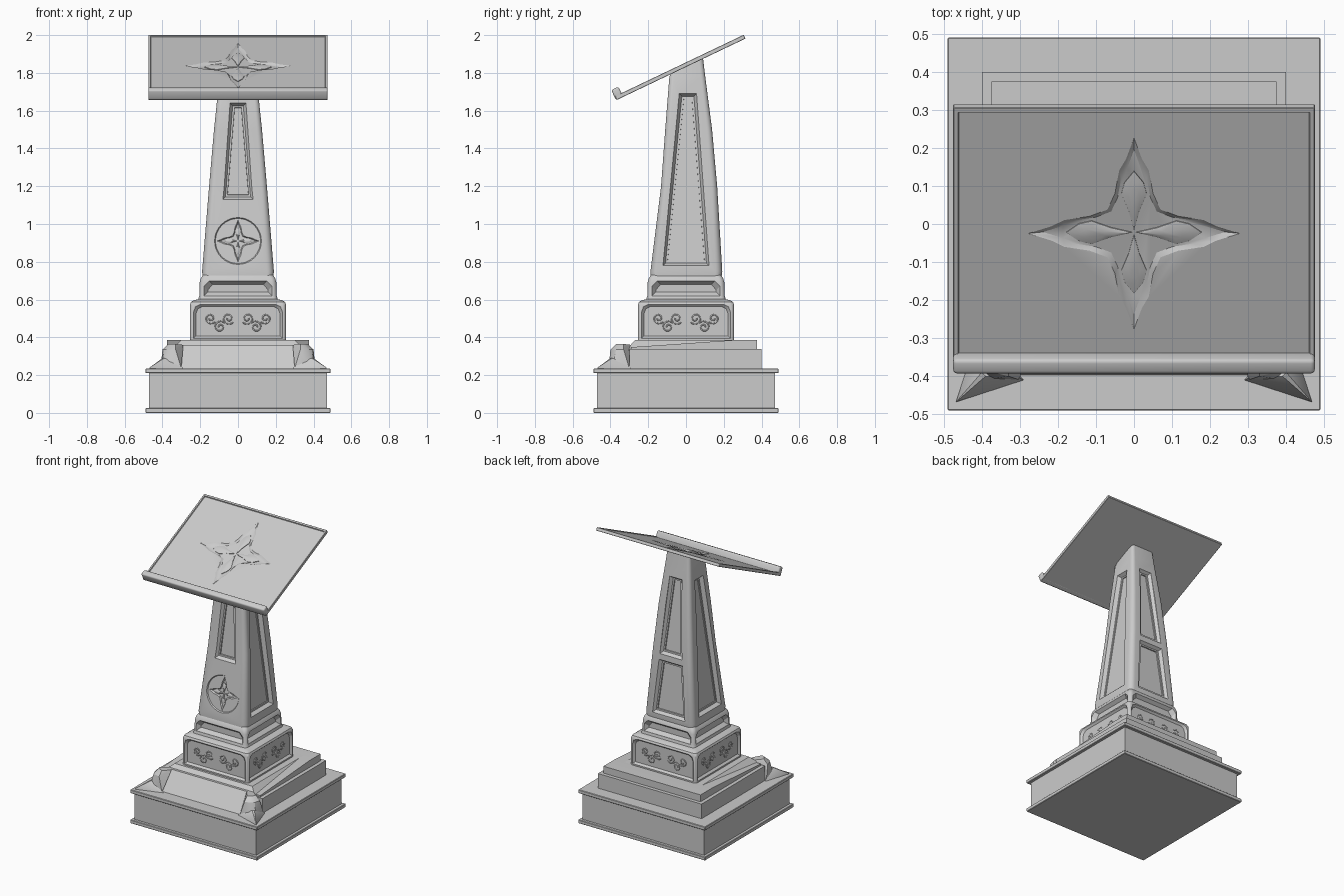
import bpy, bmesh, math
from mathutils import Vector

if "Cube" in bpy.data.objects:
    bpy.data.objects.remove(bpy.data.objects["Cube"])

TILT = math.radians(25.5)
PIVOT = Vector((0, -0.37, 1.655))          # lower front edge of the desk board
SECTIONS = [(0.60, .198, -.198, .198), (0.75, .19, -.188, .192), (1.20, .153, -.132, .165),
            (1.50, .127, -.110, .138), (1.78, .098, -.088, .102)]   # z, half x, y min, y max


def finish(bm, name, angle=30):
    bmesh.ops.recalc_face_normals(bm, faces=bm.faces)
    me = bpy.data.meshes.new(name)
    bm.to_mesh(me)
    bm.free()
    ob = bpy.data.objects.new(name, me)
    bpy.context.collection.objects.link(ob)
    activate(ob)
    bpy.ops.object.shade_smooth_by_angle(angle=math.radians(angle))
    return ob


def activate(ob):
    bpy.ops.object.select_all(action='DESELECT')
    ob.select_set(True)
    bpy.context.view_layer.objects.active = ob


def loft(name, rings):
    bm = bmesh.new()
    vs = [[bm.verts.new(p) for p in r] for r in rings]
    n = len(vs[0])
    for a, b in zip(vs, vs[1:]):
        for i in range(n):
            bm.faces.new((a[i], a[(i + 1) % n], b[(i + 1) % n], b[i]))
    bm.faces.new(vs[0])
    bm.faces.new(vs[-1])
    return finish(bm, name)


def hull(name, pts):
    bm = bmesh.new()
    for p in pts:
        bm.verts.new(p)
    bmesh.ops.convex_hull(bm, input=bm.verts)
    return finish(bm, name)


def box(name, x0, x1, y0, y1, z0, z1, bevel=0.0, seg=2):
    bm = bmesh.new()
    bmesh.ops.create_cube(bm, size=1)
    for v in bm.verts:
        v.co = ((x0 + x1) / 2 + v.co.x * (x1 - x0), (y0 + y1) / 2 + v.co.y * (y1 - y0),
                (z0 + z1) / 2 + v.co.z * (z1 - z0))
    if bevel:
        bmesh.ops.bevel(bm, geom=bm.edges[:], offset=bevel, segments=seg, profile=0.5, affect='EDGES')
    return finish(bm, name)


def round_rect(hx, y0, y1, r, z, seg=6):
    pts = []
    for k, (cx, cy) in enumerate([(hx - r, y1 - r), (r - hx, y1 - r), (r - hx, y0 + r), (hx - r, y0 + r)]):
        for i in range(seg + 1):
            a = math.pi / 2 * (k + i / seg)
            pts.append(Vector((cx + r * math.cos(a), cy + r * math.sin(a), z)))
    return pts


# Mappings from (across, up, outward) to a point on one side of a part
def column_size(z):
    for a, b in zip(SECTIONS, SECTIONS[1:]):
        if z <= b[0]:
            break
    t = (z - a[0]) / (b[0] - a[0])
    return [a[i] + (b[i] - a[i]) * t for i in (1, 2, 3)]


def side_map(size, k):
    def m(a, z, d):
        hx, y0, y1 = size(z)
        return Vector([(a, y0 - d, z), (hx + d, a, z), (-a, y1 + d, z), (-hx - d, -a, z)][k])
    return m


def square(h):
    return lambda z: (h, -h, h)


def inset(o, i):
    ca = sum(p[0] for p in o) / len(o)
    cz = sum(p[1] for p in o) / len(o)
    s = lambda v: (v > 1e-6) - (v < -1e-6)
    return [(a - s(a - ca) * i, z - s(z - cz) * i) for a, z in o]


def cut(target, m, outline, inner, depth):
    rings = [[m(a, b, d) for a, b in o] for o, d in ((outline, .03), (outline, 0), (inner, -depth))]
    c = loft("cutter", rings)
    c.hide_render = True
    mod = target.modifiers.new("cut", 'BOOLEAN')
    mod.operation, mod.solver, mod.object = 'DIFFERENCE', 'EXACT', c
    activate(target)
    bpy.ops.object.modifier_apply(modifier=mod.name)
    bpy.data.objects.remove(c)


def panel(target, m, o, d1=.02, d2=.028, i1=.014, i2=.022):
    cut(target, m, o, inset(o, i1), d1)
    cut(target, m, inset(o, i2), inset(o, i2 + .003), d2)


def star(target, name, m, s, floor, depth):
    """Four-pointed sunken flower with a raised petal in each arm."""
    arm = [(1, 0), (.78, .075), (.66, .14), (.42, .18), (.25, .25), (.18, .42), (.14, .66), (.075, .78)]
    rot = lambda p, k: [(p[0], p[1]), (-p[1], p[0]), (-p[0], -p[1]), (p[1], -p[0])][k]
    o = [rot(p, k) for k in range(4) for p in arm]
    base = lambda a, b, d: m(a * s, b * s, d + floor)
    cut(target, base, o, [(a * .86, b * .86) for a, b in o], depth)
    petal = [(.02, 0), (.22, -.05), (.40, -.12), (.52, -.09), (.64, 0), (.52, .09), (.40, .12), (.22, .05)]
    for k in range(4):
        top = [(.36 + (a - .36) * .6, b * .45) for a, b in petal]
        loft(f"{name}_petal_{k}", [[base(*rot(p, k), d) for p in q]
                                   for q, d in ((petal, -depth - .002), (petal, -depth * .6), (top, -depth * .1))])


# Plinth with thin flanges
box("plinth", -.47, .47, -.47, .47, .01, .225)
box("plinth_lower_flange", -.49, .49, -.49, .49, 0, .025, .003, 1)
box("plinth_upper_flange", -.49, .49, -.49, .49, .21, .235, .003, 1)

# Stepped tier with sloping front
box("step_lower", -.40, .40, -.30, .40, .23, .337)
hull("step_upper", [(x, y, z) for x in (-.375, .375)
                    for y, z in ((-.29, .33), (.375, .33), (.375, .385), (.25, .385), (-.29, .348))])
hull("step_seat", [(x * s, y, z) for x in (-1, 1) for s, y, z in
                   ((.36, -.32, .33), (.30, -.27, .385), (.30, .3, .385), (.36, .3, .33))])
loft("step_front_slope", [[(-w, y, z), (w, y, z), (w, .1, z), (-w, .1, z)]
                          for w, y, z in ((.40, -.40, .23), (.325, -.31, .36))])

# Corner claws at the front
for side, s in (("left", -1), ("right", 1)):
    block, foot = [], []
    for a, b, z in [(.41, .30, .235), (.41, .39, .235), (.40, .33, .335), (.39, .37, .335),
                    (.37, .33, .365), (.36, .35, .365), (.32, .29, .36)]:
        block += [(s * a, -b, z), (s * b, -a, z)]
    for a, b, z in [(.468, .468, .235), (.468, .468, .24), (.41, .29, .235), (.405, .30, .25), (.40, .39, .29)]:
        foot += [(s * a, -b, z), (s * b, -a, z)]
    hull(f"claw_{side}", block)
    hull(f"claw_foot_{side}", foot)

# Pedestal block with arched panels
pedestal = loft("pedestal", [round_rect(h, -h, h, .02, z, 4) for h, z in
                             ((.255, .38), (.255, .572), (.248, .588), (.235, .596), (.21, .602))])
arch = [(-.235, .395), (.235, .395), (.235, .535), (.225, .562), (.20, .575),
        (-.20, .575), (-.225, .562), (-.235, .535)]
for k in range(4):
    m = side_map(square(.255), k)
    cut(pedestal, m, arch, inset(arch, .012), .014)

# Low scroll relief inside the panels
cu = bpy.data.curves.new("pedestal_scrolls", 'CURVE')
cu.dimensions, cu.bevel_depth, cu.bevel_resolution = '3D', .004, 1
for k in range(4):
    m = side_map(square(.255), k)
    for sx in (-1, 1):
        for cx, cz, r, up in ((.05, .50, .026, 1), (.095, .455, .026, -1), (.145, .50, .024, 1)):
            sp = cu.splines.new('POLY')
            sp.points.add(20)
            for i, p in enumerate(sp.points):
                t = i / 20
                a = 9 * t - 2.5
                q = r * (1.25 - t)
                p.co = (*m(sx * (cx + q * math.cos(a)), cz + up * q * math.sin(a), -.0155), 1)
bpy.context.collection.objects.link(bpy.data.objects.new("pedestal_scrolls", cu))

# Column foot with a wide slot on each side
foot = loft("column_foot", [round_rect(h, -h, h, .025, z) for h, z in
                            ((.212, .595), (.205, .62), (.203, .69), (.196, .715), (.185, .73))])
slot = [(-.18, .62), (.18, .62), (.18, .67), (.155, .70), (-.155, .70), (-.18, .67)]
for k in range(4):
    cut(foot, side_map(square(.204), k), slot, inset(slot, .02), .025)

# Tapered column, its top cut to the slope of the desk
rings = [round_rect(hx, y0, y1, .038 - .012 * (z - .6), z) for z, hx, y0, y1 in SECTIONS[1:]]
top = [Vector((p.x * .9, p.y * .88, PIVOT.z + .006 + (p.y * .88 - PIVOT.y) * math.tan(TILT))) for p in rings[-1]]
column = loft("column", [round_rect(.187, -.187, .187, .036, .71)] + rings + [top])


def trapezoid(w0, z0, w1, z1, shift=0):
    return [(-w0, z0), (w0, z0), (w1 + shift, z1), (shift - w1, z1)]


front, right, back, left = [side_map(column_size, k) for k in range(4)]
panel(column, front, trapezoid(.08, 1.13, .042, 1.64))
panel(column, right, trapezoid(.122, .78, .046, 1.69, .01), .024, .03)
panel(column, left, trapezoid(.122, .78, .046, 1.69, -.01), .024, .03)
panel(column, back, trapezoid(.085, 1.17, .047, 1.70))
panel(column, back, trapezoid(.125, .76, .09, 1.13))

# Round medallion with flower
circle = [(.124 * math.cos(i * math.pi / 20), .91 + .124 * math.sin(i * math.pi / 20)) for i in range(40)]
cut(column, front, circle, [(a * .96, .91 + (z - .91) * .96) for a, z in circle], .007)
star(column, "medallion", lambda a, b, d: front(a, b + .91, d), .113, -.007, .008)


# Tilted desk board: tray, lip and flower
def desk(a, b, d):
    c, s = math.cos(TILT), math.sin(TILT)
    return PIVOT + Vector((a, b * c - d * s, b * s + d * c))


def place(ob):
    for v in ob.data.vertices:
        v.co = desk(*v.co)
    return ob


board = place(box("desk_board", -.475, .475, .004, .759, 0, .022, .002, 1))
tray = [(-.463, .035), (.463, .035), (.463, .745), (-.463, .745)]
cut(board, lambda a, b, d: desk(a, b, d + .022), tray, inset(tray, .003), .006)
star(board, "desk", lambda a, b, d: desk(a, b + .39, d + .016), .278, 0, .009)
place(box("desk_lip", -.475, .475, 0, .042, 0, .06, .01, 3))

# Refresh smoothing after the cuts
for ob in (pedestal, foot, column, board):
    activate(ob)
    bpy.ops.object.shade_smooth_by_angle(angle=math.radians(30))
